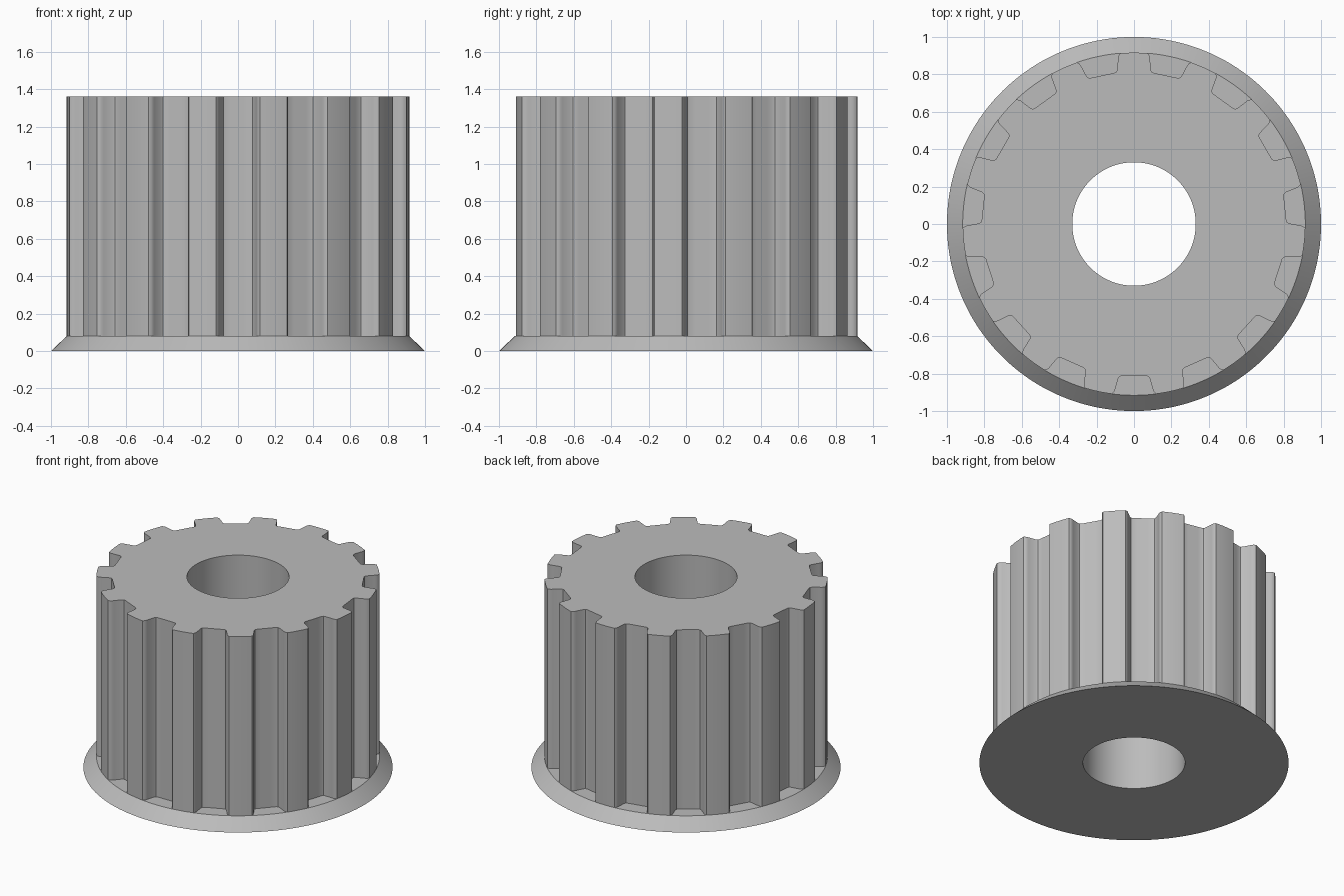
import bpy, bmesh, math
from mathutils import Vector

if "Cube" in bpy.data.objects:
    bpy.data.objects.remove(bpy.data.objects["Cube"], do_unlink=True)

TEETH = 15
R_FLANGE, R_TOOTH, R_BORE = 1.0, 0.916, 0.33
Z_FLANGE, Z_TOP = 0.08, 1.36
PITCH = 2 * math.pi / TEETH

# Half of one groove: (sideways offset, radius) from its centre to the tooth tip
half_groove = [(0, .812), (.035, .812), (.066, .812), (.077, .816), (.084, .826),
               (.099, .878), (.102, .889), (.108, .899)]
half = [(math.atan2(x, y), math.hypot(x, y)) for x, y in half_groove]
edge = math.asin(.118 / R_TOOTH)
STEPS = 8
tip = [(edge + (PITCH - 2 * edge) * i / STEPS, R_TOOTH) for i in range(STEPS + 1)]
tooth = [(-a, r) for a, r in reversed(half[1:])] + half + tip

# Full toothed outline in polar form, with a groove centred on the front
outline = [(a + k * PITCH - math.pi / 2, r) for k in range(TEETH) for a, r in tooth]


def ring(bm, z, radius=None):
    """Loop of vertices: a circle, or the toothed outline if no radius is given."""
    return [bm.verts.new(((radius or r) * math.cos(a), (radius or r) * math.sin(a), z))
            for a, r in outline]


# Loft: underside, flange chamfer, ledge, toothed wall, top face, bore
bm = bmesh.new()
loops = [ring(bm, 0, R_BORE), ring(bm, 0, R_FLANGE), ring(bm, Z_FLANGE, R_TOOTH),
         ring(bm, Z_FLANGE), ring(bm, Z_TOP), ring(bm, Z_TOP, R_BORE)]
n = len(outline)
for lower, upper in zip(loops, loops[1:] + loops[:1]):
    for i in range(n):
        j = (i + 1) % n
        bm.faces.new((lower[i], lower[j], upper[j], upper[i]))

# Tooth tips meet the flange rim, so weld the shared points there
bmesh.ops.remove_doubles(bm, verts=bm.verts, dist=1e-4)
bmesh.ops.recalc_face_normals(bm, faces=bm.faces)
mesh = bpy.data.meshes.new("toothed_pulley")
bm.to_mesh(mesh)
bm.free()

# Plain grey finish
grey = bpy.data.materials.new("grey_metal")
grey.use_nodes = True
colour = (0.5, 0.5, 0.5, 1)
grey.diffuse_color = colour
grey.node_tree.nodes["Principled BSDF"].inputs["Base Color"].default_value = colour
mesh.materials.append(grey)

pulley = bpy.data.objects.new("toothed_pulley", mesh)
bpy.context.collection.objects.link(pulley)
bpy.ops.object.select_all(action='DESELECT')
pulley.select_set(True)
bpy.context.view_layer.objects.active = pulley
bpy.ops.object.shade_smooth_by_angle(angle=math.radians(32))
